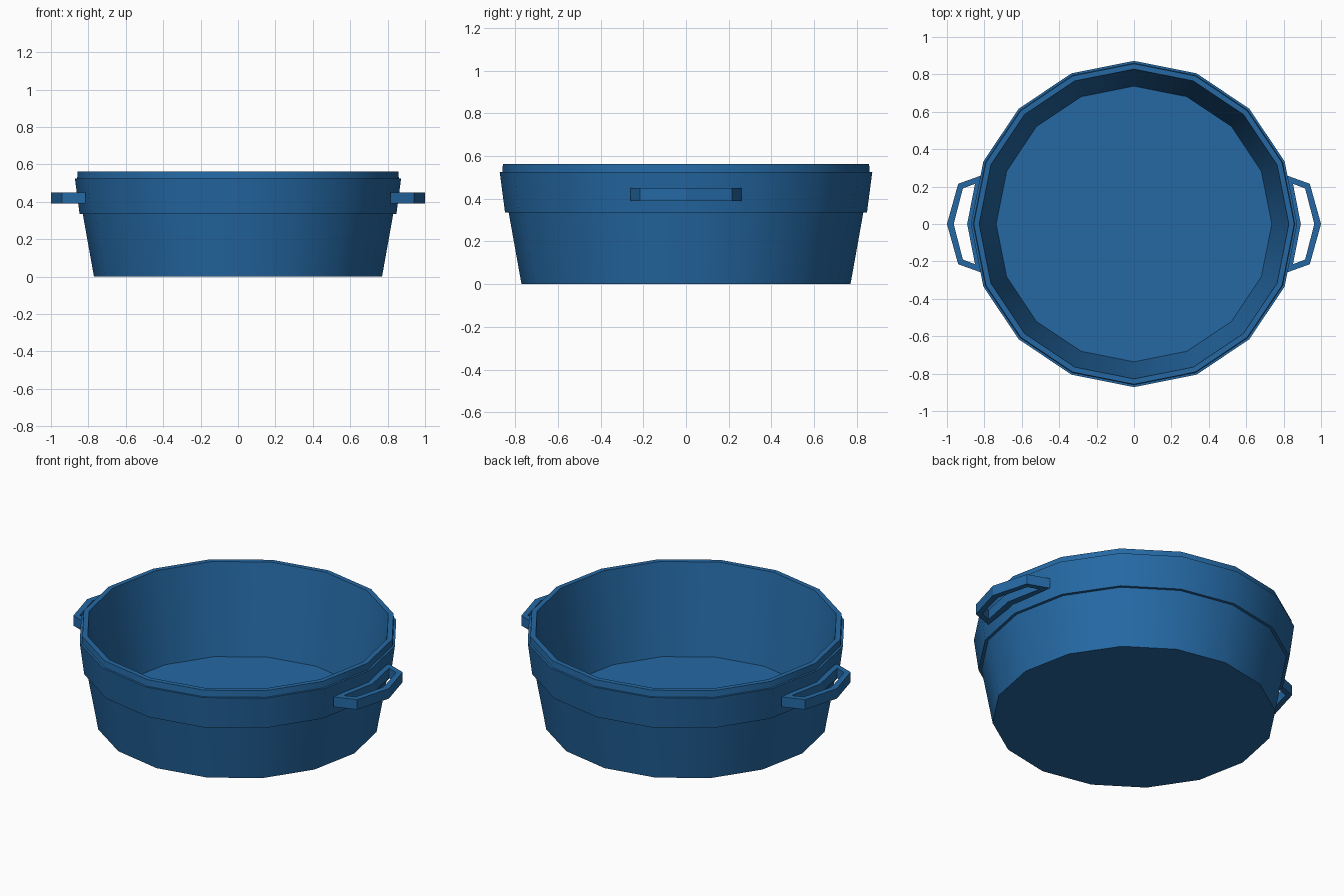
import bpy, bmesh, math

cube = bpy.data.objects.get("Cube")
if cube:
    bpy.data.objects.remove(cube, do_unlink=True)

blue = bpy.data.materials.new("blue enamel")
blue.use_nodes = True
color = (0.018, 0.14, 0.37, 1)
blue.diffuse_color = color
blue.node_tree.nodes["Principled BSDF"].inputs["Base Color"].default_value = color

SIDES = 16


def finish(name, bm):
    bmesh.ops.recalc_face_normals(bm, faces=bm.faces)
    mesh = bpy.data.meshes.new(name)
    bm.to_mesh(mesh)
    bm.free()
    mesh.materials.append(blue)
    obj = bpy.data.objects.new(name, mesh)
    bpy.context.collection.objects.link(obj)
    bpy.ops.object.select_all(action="DESELECT")
    obj.select_set(True)
    bpy.context.view_layer.objects.active = obj
    bpy.ops.object.shade_smooth_by_angle(angle=math.radians(30))
    return obj


def bridge(bm, a, b):
    n = len(a)
    for i in range(n):
        j = (i + 1) % n
        bm.faces.new((a[i], a[j], b[j], b[i]))


# Pot body: outer wall, raised band, rim, inner wall and floor
profile = [(0.77, 0), (0.83, 0.335), (0.847, 0.335), (0.872, 0.525),
           (0.86, 0.525), (0.857, 0.563), (0.828, 0.563), (0.737, 0.035)]
bm = bmesh.new()
rings = []
for r, z in profile:
    angles = [math.tau * i / SIDES for i in range(SIDES)]
    rings.append([bm.verts.new((r * math.cos(a), r * math.sin(a), z)) for a in angles])
for low, high in zip(rings, rings[1:]):
    bridge(bm, low, high)
bm.faces.new(rings[0])
bm.faces.new(rings[-1])
finish("pot_body", bm)

# Handles: angular loops with an open grip, one on each side
outer = [(1, 0), (0.94, 0.215), (0.815, 0.26), (0.85, 0), (0.815, -0.26), (0.94, -0.215)]
hole = [(0.964, 0), (0.915, 0.19), (0.85, 0.215), (0.892, 0), (0.85, -0.215), (0.915, -0.19)]
for name, side in (("left_handle", 1), ("right_handle", -1)):
    bm = bmesh.new()
    loops = [[bm.verts.new((side * x, y, z)) for x, y in pts]
             for pts, z in ((outer, 0.39), (outer, 0.45), (hole, 0.45), (hole, 0.39))]
    for i in range(4):
        bridge(bm, loops[i], loops[(i + 1) % 4])
    finish(name, bm)
